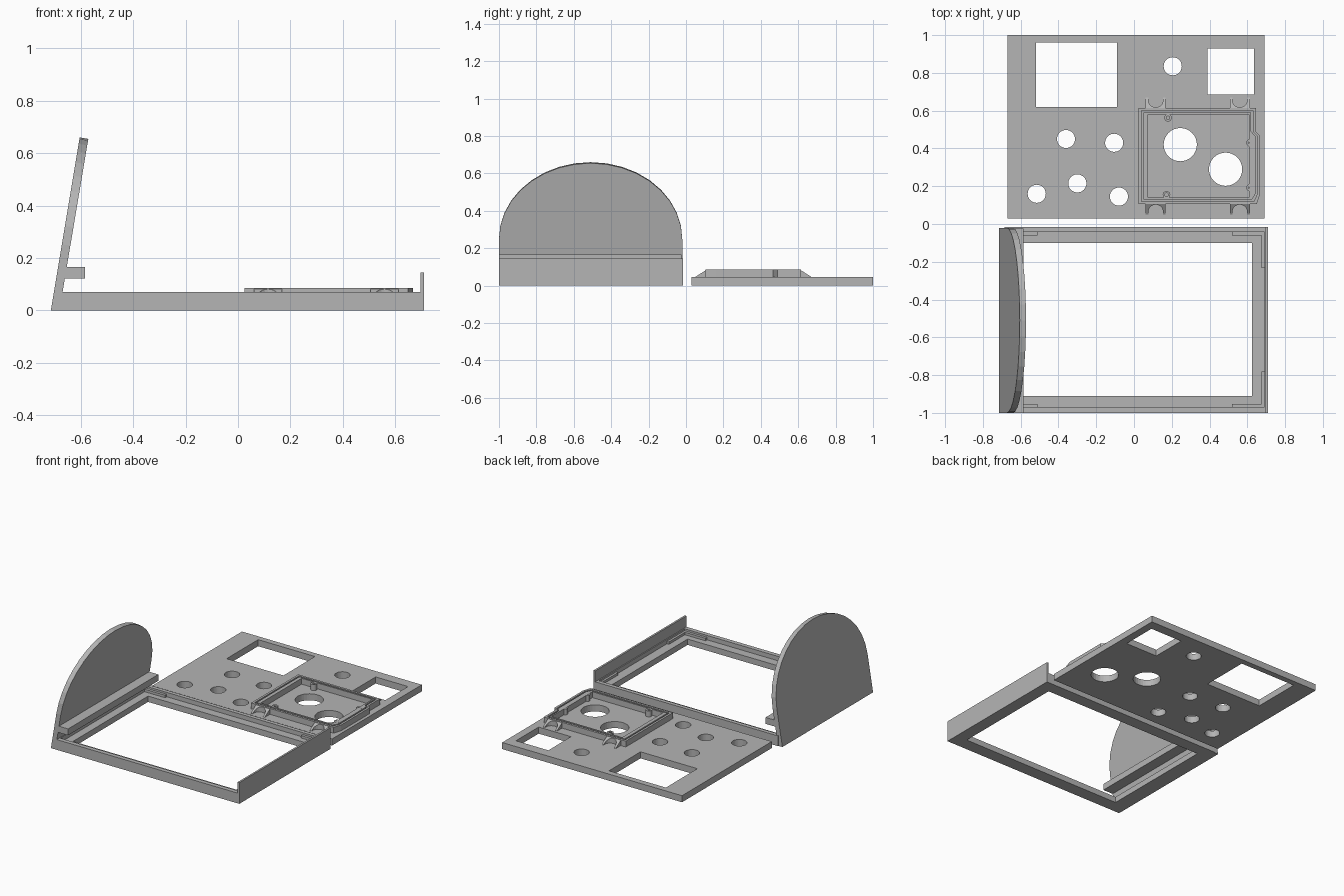
import bpy, bmesh, math

cube = bpy.data.objects.get("Cube")
if cube:
    bpy.data.objects.remove(cube, do_unlink=True)

grey = bpy.data.materials.new("plain grey")
grey.use_nodes = True
grey.diffuse_color = (0.46, 0.46, 0.46, 1)
grey.node_tree.nodes["Principled BSDF"].inputs["Base Color"].default_value = (0.46, 0.46, 0.46, 1)


def link(name, mesh):
    mesh.materials.clear()
    mesh.materials.append(grey)
    obj = bpy.data.objects.new(name, mesh)
    bpy.context.collection.objects.link(obj)
    return obj


def rect(x0, x1, y0, y1):
    return [(x0, y0), (x1, y0), (x1, y1), (x0, y1)]


def circle(x, y, r, n=32):
    return [(x + r * math.cos(2 * math.pi * i / n), y + r * math.sin(2 * math.pi * i / n)) for i in range(n)]


def slab(name, loops, z0, z1):
    """Flat plate from an outline and any holes, filled between z0 and z1."""
    curve = bpy.data.curves.new(name, "CURVE")
    curve.dimensions = "2D"
    curve.fill_mode = "BOTH"
    curve.extrude = (z1 - z0) / 2
    for loop in loops:
        spline = curve.splines.new("POLY")
        spline.points.add(len(loop) - 1)
        for point, (x, y) in zip(spline.points, loop):
            point.co = (x, y, 0, 1)
        spline.use_cyclic_u = True
    temp = bpy.data.objects.new(name + "_outline", curve)
    bpy.context.collection.objects.link(temp)
    deps = bpy.context.evaluated_depsgraph_get()
    mesh = bpy.data.meshes.new_from_object(temp.evaluated_get(deps))
    bpy.data.objects.remove(temp, do_unlink=True)
    bm = bmesh.new()
    bm.from_mesh(mesh)
    bmesh.ops.remove_doubles(bm, verts=bm.verts, dist=0.0001)
    bmesh.ops.translate(bm, verts=bm.verts, vec=(0, 0, (z0 + z1) / 2))
    bmesh.ops.recalc_face_normals(bm, faces=bm.faces)
    bm.to_mesh(mesh)
    bm.free()
    for poly in mesh.polygons:
        poly.use_smooth = False
    return link(name, mesh)


def loft(name, lower, upper):
    """Solid between two matching rings of 3D points."""
    bm = bmesh.new()
    a = [bm.verts.new(p) for p in lower]
    b = [bm.verts.new(p) for p in upper]
    bm.faces.new(a)
    bm.faces.new(b)
    for i in range(len(a)):
        j = (i + 1) % len(a)
        bm.faces.new((a[i], a[j], b[j], b[i]))
    bmesh.ops.recalc_face_normals(bm, faces=bm.faces)
    mesh = bpy.data.meshes.new(name)
    bm.to_mesh(mesh)
    bm.free()
    return link(name, mesh)


# Cover plate with windows and round holes
PLATE = 0.045
RIM = 0.085
holes = [rect(-0.52, -0.09, 0.62, 0.96), rect(0.39, 0.635, 0.685, 0.93)]
for x, y in [(0.205, 0.835), (-0.36, 0.45), (-0.105, 0.43), (-0.515, 0.16), (-0.3, 0.215), (-0.08, 0.145)]:
    holes.append(circle(x, y, 0.048))
for x, y in [(0.245, 0.42), (0.485, 0.29)]:
    holes.append(circle(x, y, 0.088))
slab("cover_plate", [rect(-0.67, 0.69, 0.03, 1.0)] + holes, 0, PLATE)


# Raised housing rim: outer wall, groove and inner wall
def rim_outline(d):
    return [(0.025 + d, 0.105 + d), (0.65 - d, 0.105 + d), (0.668 - d, 0.16), (0.668 - d, 0.465),
            (0.645 - d, 0.49), (0.645 - d, 0.615 - d), (0.025 + d, 0.615 - d)]


pocket = rect(0.075, 0.61, 0.14, 0.58)
slab("housing_outer_rim", [rim_outline(0), rim_outline(0.015)], PLATE, RIM)
slab("housing_groove", [rim_outline(0.015), rim_outline(0.025)], PLATE, RIM - 0.015)
slab("housing_inner_rim", [rim_outline(0.025), pocket], PLATE, RIM)

# Screw bosses inside the rim
for i, (x, y) in enumerate([(0.18, 0.562), (0.615, 0.43), (0.615, 0.192), (0.172, 0.155)]):
    slab(f"screw_boss_{i + 1}", [circle(x, y, 0.02, 16), circle(x, y, 0.009, 16)], PLATE, RIM + 0.0005)

# Forked lugs sloping down from the rim
for side, wall, sign in [("back", 0.61, 1), ("front", 0.11, -1)]:
    for i, cx in enumerate((0.115, 0.56)):
        half, bore, reach = 0.053, 0.039, 0.06
        ring = [(-half, 0), (half, 0), (half, reach), (bore, reach)]
        ring += [(bore * math.cos(t * math.pi / 10), 0.046 - bore * math.sin(t * math.pi / 10)) for t in range(11)]
        ring += [(-bore, reach), (-half, reach)]
        low = [(cx + x, wall + sign * y, PLATE - 0.005) for x, y in ring]
        top = [(cx + x, wall + sign * y, RIM - (RIM - PLATE - 0.002) * y / reach) for x, y in ring]
        loft(f"{side}_lug_{i + 1}", low, top)

# Base frame: ledge, surrounding wall and tall end wall
LEDGE, FRAME = 0.04, 0.07
outer = rect(-0.685, 0.71, -1.0, -0.015)
slab("frame_ledge", [outer, rect(-0.61, 0.625, -0.91, -0.1)], 0, LEDGE)
slab("frame_wall", [outer, rect(-0.665, 0.69, -0.97, -0.042)], LEDGE, FRAME)
slab("end_wall", [rect(0.697, 0.71, -1.0, -0.015)], FRAME, 0.145)

# Corner tabs on the ledge, mirrored front to back
for side, edge, sign in [("back", -0.042, -1), ("front", -0.97, 1)]:
    def strip(x0, x1, depth):
        return rect(x0, x1, min(edge, edge + sign * depth), max(edge, edge + sign * depth))
    slab(side + "_right_tab", [strip(-0.665, -0.51, 0.018)], LEDGE, 0.057)
    slab(side + "_left_tab", [strip(0.52, 0.69, 0.018)], LEDGE, 0.057)
    slab(side + "_end_tab", [strip(0.675, 0.69, 0.19)], LEDGE, 0.057)

# Leaning arched panel
arch = [(-1.0, 0), (-0.02, 0)]
arch += [(-0.51 + 0.49 * math.cos(i * math.pi / 18), 0.25 + 0.41 * math.sin(i * math.pi / 18)) for i in range(19)]
lean = 0.167
loft("arched_panel",
     [(-0.715 + lean * z, y, z) for y, z in arch],
     [(-0.682 + lean * z, y, z * 0.992) for y, z in arch])

# Shelf bar along the panel
slab("shelf_bar", [rect(-0.675, -0.585, -1.0, -0.025)], 0.122, 0.166)
